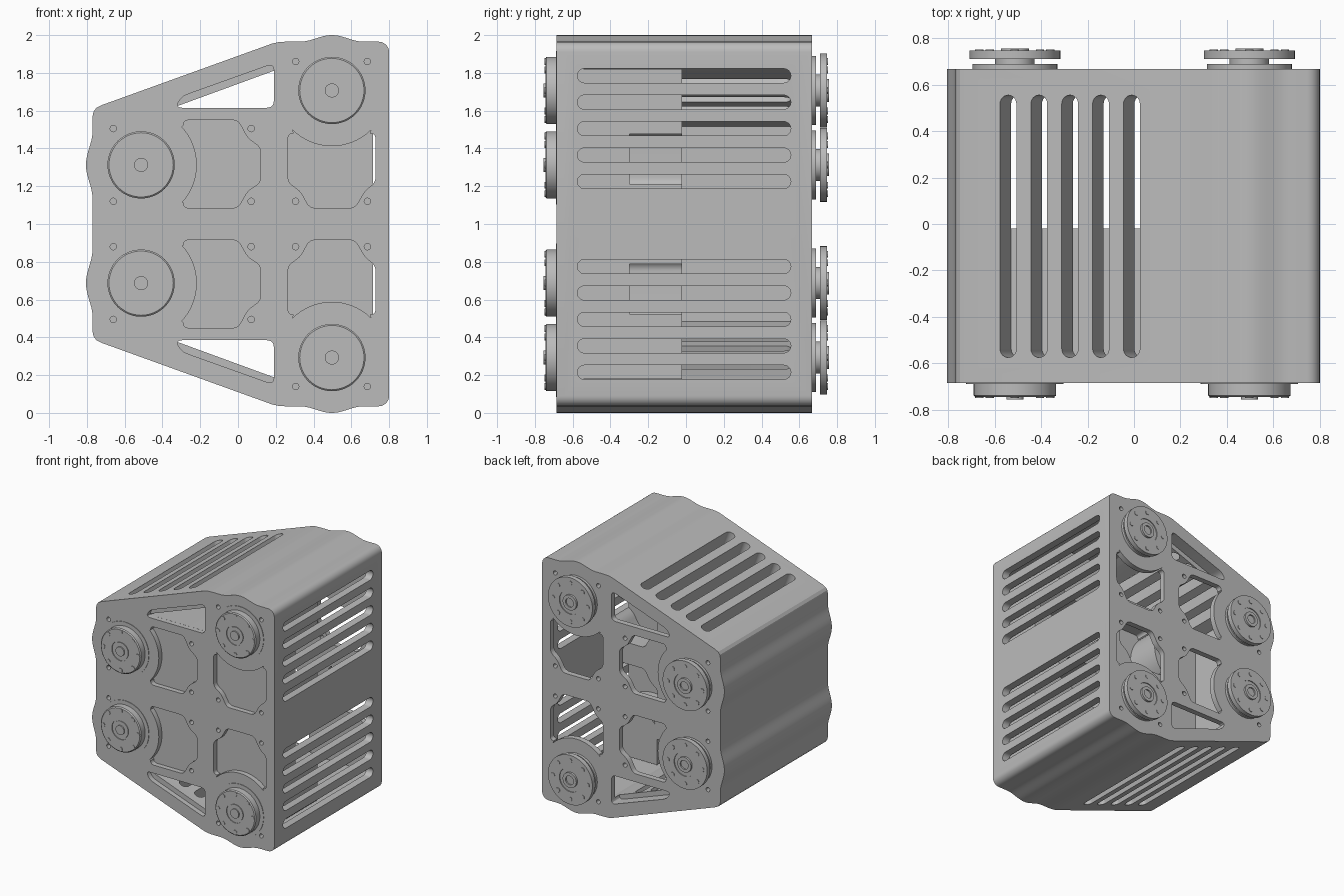
import bpy, bmesh, math
from mathutils import Vector

if "Cube" in bpy.data.objects:
    bpy.data.objects.remove(bpy.data.objects["Cube"])

X, Y, Z = Vector((1, 0, 0)), Vector((0, 1, 0)), Vector((0, 0, 1))
O = Vector((0, 0, 0))
FRONT, SEAM, BACK = -0.685, -0.645, 0.667
UPPER, SIDE = (0.497, 1.707), (-0.513, 1.313)

grey = bpy.data.materials.new("plain_grey")
grey.use_nodes = True
grey.diffuse_color = (0.5, 0.5, 0.5, 1)
grey.node_tree.nodes["Principled BSDF"].inputs["Base Color"].default_value = (0.5, 0.5, 0.5, 1)


def flip(pts):
    return [(x, 2 - z) for x, z in reversed(pts)]


def rounded(pts, r, steps=5):
    """Round every corner of a closed polygon."""
    out = []
    for i, p in enumerate(pts):
        a, p, b = Vector(pts[i - 1]), Vector(p), Vector(pts[(i + 1) % len(pts)])
        s = p + (a - p).normalized() * min(r, (a - p).length * 0.45)
        e = p + (b - p).normalized() * min(r, (b - p).length * 0.45)
        for k in range(steps + 1):
            t = k / steps
            out.append(tuple(s * (1 - t) ** 2 + p * 2 * t * (1 - t) + e * t * t))
    return out


def arc(c, r, a0, a1, n=16):
    angles = [math.radians(a0 + (a1 - a0) * k / n) for k in range(n + 1)]
    return [(c[0] + r * math.cos(a), c[1] + r * math.sin(a)) for a in angles]


def circle(c, r, n=16):
    return arc(c, r, 0, 360, n)[:-1]


def prism(bm, pts, lo, hi, u=X, v=Z, n=Y, origin=O):
    """Extrude a polygon lying in the u, v plane along n."""
    rings = [[bm.verts.new(origin + u * a + v * b + n * d) for a, b in pts] for d in (lo, hi)]
    faces = [bm.faces.new(rings[0]), bm.faces.new(rings[1])]
    for i in range(len(pts)):
        faces.append(bm.faces.new((rings[0][i - 1], rings[0][i], rings[1][i], rings[1][i - 1])))
    bmesh.ops.recalc_face_normals(bm, faces=faces)


def make(name, bm):
    mesh = bpy.data.meshes.new(name)
    bm.to_mesh(mesh)
    bm.free()
    mesh.materials.append(grey)
    ob = bpy.data.objects.new(name, mesh)
    bpy.context.collection.objects.link(ob)
    return ob


def solid(name, polys, lo, hi):
    bm = bmesh.new()
    for p in polys:
        prism(bm, p, lo, hi)
    return make(name, bm)


def cut(ob, tool):
    """Subtract the tool, keep the result, remove the tool."""
    mod = ob.modifiers.new("cut", "BOOLEAN")
    mod.operation, mod.solver, mod.object = "DIFFERENCE", "EXACT", tool
    result = bpy.data.meshes.new_from_object(ob.evaluated_get(bpy.context.evaluated_depsgraph_get()))
    ob.modifiers.clear()
    ob.data = result
    bpy.data.objects.remove(tool)


def smooth(ob):
    bpy.ops.object.select_all(action="DESELECT")
    ob.select_set(True)
    bpy.context.view_layer.objects.active = ob
    bpy.ops.object.shade_smooth_by_angle(angle=math.radians(25))


# Outer outline: upper half, mirrored below
def bump(d):
    return 0.0175 * (1 + math.cos(math.pi * d))


steps = [k / 10 for k in range(-10, 11)]
half = arc((0.745, 1.91), 0.055, 0, 90, 6)
half += [(UPPER[0] - 0.17 * d, 1.965 + bump(d)) for d in steps]
half += [(0.25, 1.965), (0.215, 1.963), (0.18, 1.955)]
half += [(-0.72, 1.63), (-0.75, 1.615), (-0.765, 1.595), (-0.77, 1.57)]
half += [(-0.77 - bump(d), SIDE[1] - 0.18 * d) for d in steps]
outline = half + flip(half)

# Plate openings: side window, corner window and triangle
left_window = arc(SIDE, 0.295, -43, 43) + rounded(
    [(-0.29, 1.55), (0.0, 1.55), (0.05, 1.455), (0.12, 1.405), (0.12, 1.22),
     (0.05, 1.175), (0.0, 1.085), (-0.29, 1.085)], 0.03)
right_window = arc(UPPER, 0.295, -135, -45) + rounded(
    [(0.728, 1.48), (0.728, 1.22), (0.67, 1.175), (0.62, 1.085), (0.38, 1.085),
     (0.33, 1.175), (0.265, 1.22), (0.265, 1.48)], 0.03)
triangle = rounded([(-0.33, 1.615), (-0.3, 1.675), (0.19, 1.85), (0.19, 1.615)], 0.04)
openings = [left_window, right_window, triangle]
openings += [flip(p) for p in openings]
hole_spots = [(-0.66, 1.505), (0.07, 1.505), (-0.66, 1.12), (0.07, 1.12),
              (0.305, 1.12), (0.685, 1.12), (0.305, 1.86), (0.685, 1.86)]
holes = [circle(p, 0.017) for p in hole_spots + flip(hole_spots)]

# Housing shell with a closed back
shell = solid("housing", [outline], SEAM, BACK)
cavity_half = [(0.74, 1.84), (0.25, 1.84), (0.2, 1.815), (-0.62, 1.515)]
cut(shell, solid("cavity_cutter", [cavity_half + flip(cavity_half)], SEAM - 0.1, BACK - 0.045))
cut(shell, solid("back_cutter", openings + holes, BACK - 0.1, BACK + 0.1))

# Ventilation slots in the flat side and both slopes
y0, y1, w = -0.575, 0.555, 0.0375
slot = arc((0, y1 - w), w, 0, 180, 12) + arc((0, y0 + w), w, 180, 360, 12)
bm = bmesh.new()
slope = Vector((0.9, 0, 0.325)).normalized()
for i in range(5):
    x = -0.542 + 0.133 * i
    for s in (1, -1):
        prism(bm, slot, -0.1, 0.1, u=Z, v=Y, n=X, origin=Vector((0.79, 0, 1 + s * (0.785 - 0.14 * i))))
        u = Vector((slope.x, 0, slope.z * s))
        n = Vector((-slope.z, 0, slope.x * s))
        top = 0.89 + 0.361 * x
        prism(bm, slot, -0.19, 0.1, u=u, v=Y, n=n, origin=Vector((x, 0, 1 + s * top)))
cut(shell, make("slot_cutter", bm))
smooth(shell)

# Front plate
plate = solid("front_plate", [outline], FRONT, SEAM)
cut(plate, solid("front_cutter", openings + holes, FRONT - 0.1, SEAM + 0.1))
smooth(plate)

# Drive block filling the front half, with recesses facing the back
block_half = [(0.715, 1.82), (0.27, 1.82), (0.27, 1.615), (-0.33, 1.615), (-0.615, 1.51)]
block = solid("drive_block", [block_half + flip(block_half)], SEAM + 0.001, -0.02)
cut(block, solid("recess_cutter", [p for p in openings if p != triangle and p != flip(triangle)], -0.3, 0.1))
smooth(block)


# Turned parts: profile of (radius, y) pairs spun about a y axis, plus bolt heads
def turned(name, c, profile, bolt_y, n=48):
    bm = bmesh.new()
    rings = []
    for r, y in profile:
        rings.append([bm.verts.new((x, y, z)) for x, z in circle(c, r, n)])
    for a, b in zip(rings, rings[1:]):
        for i in range(n):
            bm.faces.new((a[i - 1], a[i], b[i], b[i - 1]))
    bm.faces.new(rings[0])
    bm.faces.new(rings[-1])
    bmesh.ops.recalc_face_normals(bm, faces=bm.faces[:])
    out = math.copysign(0.004, bolt_y)
    for p in circle(c, 0.153, 8):
        prism(bm, circle(p, 0.018, 12), bolt_y - out, bolt_y + out)
    smooth(make(name, bm))


hub = [(0.21, -0.68), (0.21, -0.689), (0.178, -0.689), (0.178, -0.738), (0.17, -0.745),
       (0.077, -0.745), (0.077, -0.739), (0.068, -0.739), (0.068, -0.745),
       (0.037, -0.745), (0.037, -0.755)]
pulley = [(0.183, 0.66), (0.183, 0.688), (0.085, 0.688), (0.085, 0.71), (0.196, 0.71),
          (0.196, 0.747), (0.095, 0.747), (0.095, 0.74), (0.06, 0.74), (0.06, 0.756),
          (0.035, 0.756), (0.035, 0.745)]
for label, c in (("corner", UPPER), ("side", SIDE)):
    for level, z in (("upper", c[1]), ("lower", 2 - c[1])):
        turned(f"{level}_{label}_hub", (c[0], z), hub, -0.745)
        turned(f"{level}_{label}_pulley", (c[0], z), pulley, 0.747)

# Gear set inside the recesses
turned("inner_gear", (-0.1, 0.7), [(0.17, -0.31), (0.17, -0.08), (0.07, -0.08), (0.07, -0.03)], -0.08)
